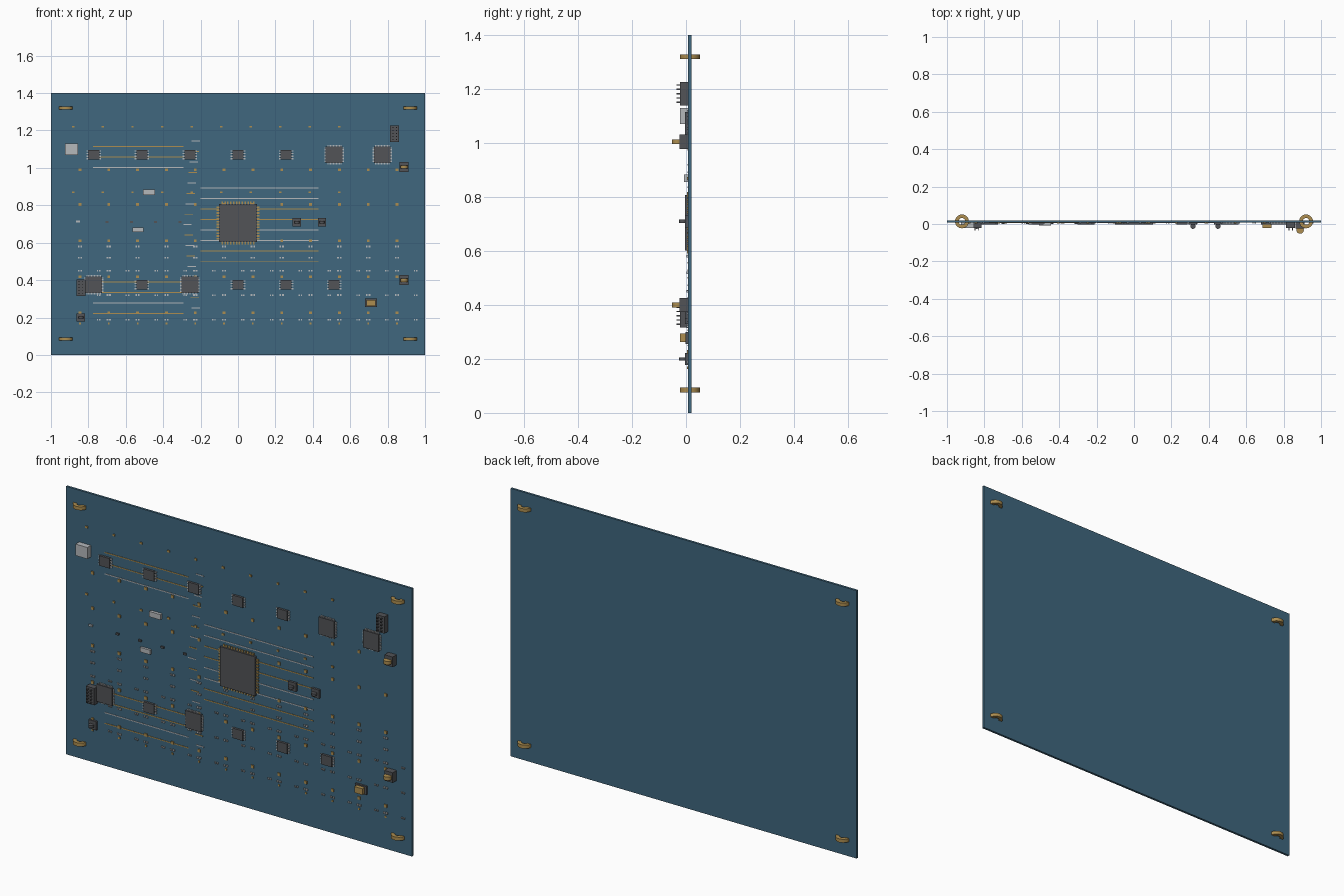
import bpy, bmesh
from mathutils import Matrix, Vector

cube = bpy.data.objects.get("Cube")
if cube:
    bpy.data.objects.remove(cube, do_unlink=True)


def material(name, rgb):
    m = bpy.data.materials.new(name)
    m.use_nodes = True
    m.diffuse_color = (*rgb, 1)
    m.node_tree.nodes["Principled BSDF"].inputs["Base Color"].default_value = (*rgb, 1)
    return m


BLUE = material("board blue", (0.05, 0.135, 0.21))
DARK = material("chip grey", (0.085, 0.088, 0.095))
GOLD = material("gold", (0.42, 0.27, 0.08))
SILVER = material("silver", (0.46, 0.48, 0.5))
FACE = 0.008   # y of the board's component side


def finish(name, bm, mat, smooth=False):
    me = bpy.data.meshes.new(name)
    bm.to_mesh(me)
    bm.free()
    ob = bpy.data.objects.new(name, me)
    bpy.context.collection.objects.link(ob)
    me.materials.append(mat)
    if smooth:
        bpy.context.view_layer.objects.active = ob
        for o in bpy.context.selected_objects:
            o.select_set(False)
        ob.select_set(True)
        bpy.ops.object.shade_smooth_by_angle()
    return ob


def add_box(bm, x, z, w, h, front, back=FACE):
    """Box centred on x, z, reaching from y = front to y = back."""
    m = Matrix.Translation((x, (front + back) / 2, z)) @ Matrix.Diagonal((w, back - front, h, 1))
    bmesh.ops.create_cube(bm, size=1, matrix=m)


def boxes(name, mat, items):
    bm = bmesh.new()
    for it in items:
        add_box(bm, *it)
    return finish(name, bm, mat)


def disc(name, mat, x, y, z, r, h):
    bm = bmesh.new()
    bmesh.ops.create_cone(bm, cap_ends=True, segments=24, radius1=r, radius2=r, depth=h,
                          matrix=Matrix.Translation((x, y, z)))
    return finish(name, bm, mat, True)


def ring(name, x, y, z, outer, inner, h):
    """Flat ring lying level, spun from a rectangular section."""
    bm = bmesh.new()
    section = [bm.verts.new((x + r, y, z + s * h / 2))
               for r, s in ((inner, -1), (outer, -1), (outer, 1), (inner, 1))]
    edges = [bm.edges.new((section[i], section[(i + 1) % 4])) for i in range(4)]
    bmesh.ops.spin(bm, geom=section + edges, cent=Vector((x, y, z)), axis=(0, 0, 1),
                   angle=6.2831853, steps=32, use_duplicate=False)
    bmesh.ops.remove_doubles(bm, verts=bm.verts, dist=0.0001)
    bmesh.ops.recalc_face_normals(bm, faces=bm.faces)
    return finish(name, bm, GOLD, True)


# Board and mounting rings
boxes("board", BLUE, [(0, 0.7, 2, 1.4, FACE, 0.02)])
for x in (-0.92, 0.92):
    for z in (0.085, 1.32):
        ring("mounting_ring", x, 0.014, z, 0.037, 0.018, 0.018)


# Chips with rows of pins
def pin_row(x, z, size, n, length, four_sides):
    out, pitch = [], size * 0.9 / n
    for i in range(n):
        d = (i - (n - 1) / 2) * pitch
        for s in (-1, 1):
            e = s * (size / 2 + length / 2)
            out.append((x + e, z + d, length, pitch * 0.55, 0.003))
            if four_sides:
                out.append((x + d, z + e, pitch * 0.55, length, 0.003))
    return out


boxes("processor", DARK, [(0, 0.705, 0.205, 0.205, -0.004)])
boxes("processor_pins", GOLD, pin_row(0, 0.705, 0.205, 12, 0.012, True))

columns = [i * 0.257 for i in range(-3, 4)]
for z, large in ((1.07, (5, 6)), (0.375, (0, 2))):
    for i, x in enumerate(columns):
        if z < 1 and i == 6:
            continue
        if i in large:
            boxes("large_chip", DARK, [(x, z, 0.09, 0.09, -0.004)])
            boxes("large_chip_pins", SILVER, pin_row(x, z, 0.09, 10, 0.007, True))
        else:
            boxes("small_chip", DARK, [(x, z, 0.06, 0.052, -0.004)])
            boxes("small_chip_pins", SILVER, pin_row(x, z, 0.06, 4, 0.009, False))

# Silver sockets
boxes("large_socket", SILVER, [(-0.89, 1.1, 0.068, 0.06, -0.022)])
boxes("upper_socket", SILVER, [(-0.476, 0.87, 0.064, 0.028, -0.008)])
boxes("lower_socket", SILVER, [(-0.535, 0.668, 0.058, 0.024, -0.004)])

# Pin headers
for x, z in ((0.838, 1.183), (-0.84, 0.36)):
    boxes("pin_header", DARK, [(x, z, 0.048, 0.088, -0.022)])
    boxes("header_pins", DARK, [(x + s * 0.01, z + (i - 2) * 0.016, 0.005, 0.005, -0.036, -0.022)
                                for s in (-1, 1) for i in range(5)])

# Antenna connectors
for z in (1.005, 0.4):
    boxes("connector_body", DARK, [(0.888, z, 0.048, 0.053, -0.025)])
    disc("connector_barrel", GOLD, 0.888, -0.032, z, 0.02, 0.018)

# Push buttons
for x, z in ((0.315, 0.71), (0.449, 0.71), (-0.84, 0.2)):
    boxes("button_body", DARK, [(x, z, 0.045, 0.045, -0.004)])
    disc("button_cap", DARK, x, -0.012, z, 0.014, 0.012)

# Crystal
boxes("crystal_base", DARK, [(0.711, 0.278, 0.065, 0.045, -0.002)])
boxes("crystal_can", GOLD, [(0.711, 0.278, 0.046, 0.032, -0.022)])

# Copper traces: outer rows on the left, inner rows through the middle
PITCH = 0.0558
gold_lines, silver_lines = [], []
for i in range(17):
    z = 0.222 + i * PITCH
    group = silver_lines if i in (1, 7, 8, 11, 12, 14) else gold_lines
    if i < 4 or i > 13:
        group.append((-0.533, z, 0.485, 0.005, 0.006))
    elif i > 4 and i < 13:
        group.append((0.115, z, 0.63, 0.005, 0.006))
    # short jogs between the two groups
    jog = gold_lines if i % 2 else silver_lines
    x = -0.225 - 0.045 * (1 - abs(i - 8) / 8)
    jog.append((x, z + PITCH / 2, 0.045, 0.005, 0.006))
boxes("gold_traces", GOLD, gold_lines)
boxes("silver_traces", SILVER, silver_lines)

# Rows of solder pads
START, STEP = -0.845, 0.1541
gold_pads, silver_pads = [], []
for z in (0.99, 0.805, 0.61, 0.418, 0.225):
    gold_pads += [(START + i * STEP, z, 0.015, 0.015, 0.003) for i in range(12)]
for z in (1.22, 0.87):
    gold_pads += [(START - 0.035 + i * 0.158, z, 0.013, 0.01, 0.003) for i in range(10)]
gold_pads += [(START + i * STEP, 0.168, 0.009, 0.009, 0.004) for i in range(12)]
for z in (0.58, 0.52, 0.45, 0.32, 0.188):
    for i in range(12):
        x = START + i * STEP
        silver_pads += [(x + s, z, 0.009, 0.009, 0.002) for s in (-0.007, 0.007)]
        if z < 0.5:
            silver_pads += [(x + 0.1 + s, z, 0.007, 0.008, 0.002) for s in (-0.006, 0.006)]
boxes("gold_pads", GOLD, gold_pads)
boxes("silver_pads", SILVER, silver_pads)

# Tiny resistors
boxes("resistors", DARK, [(-0.7 + i * 0.13, 0.71, 0.016, 0.01, 0.0) for i in range(4)])
boxes("resistor_end", SILVER, [(-0.855, 0.713, 0.02, 0.01, 0.0)])
